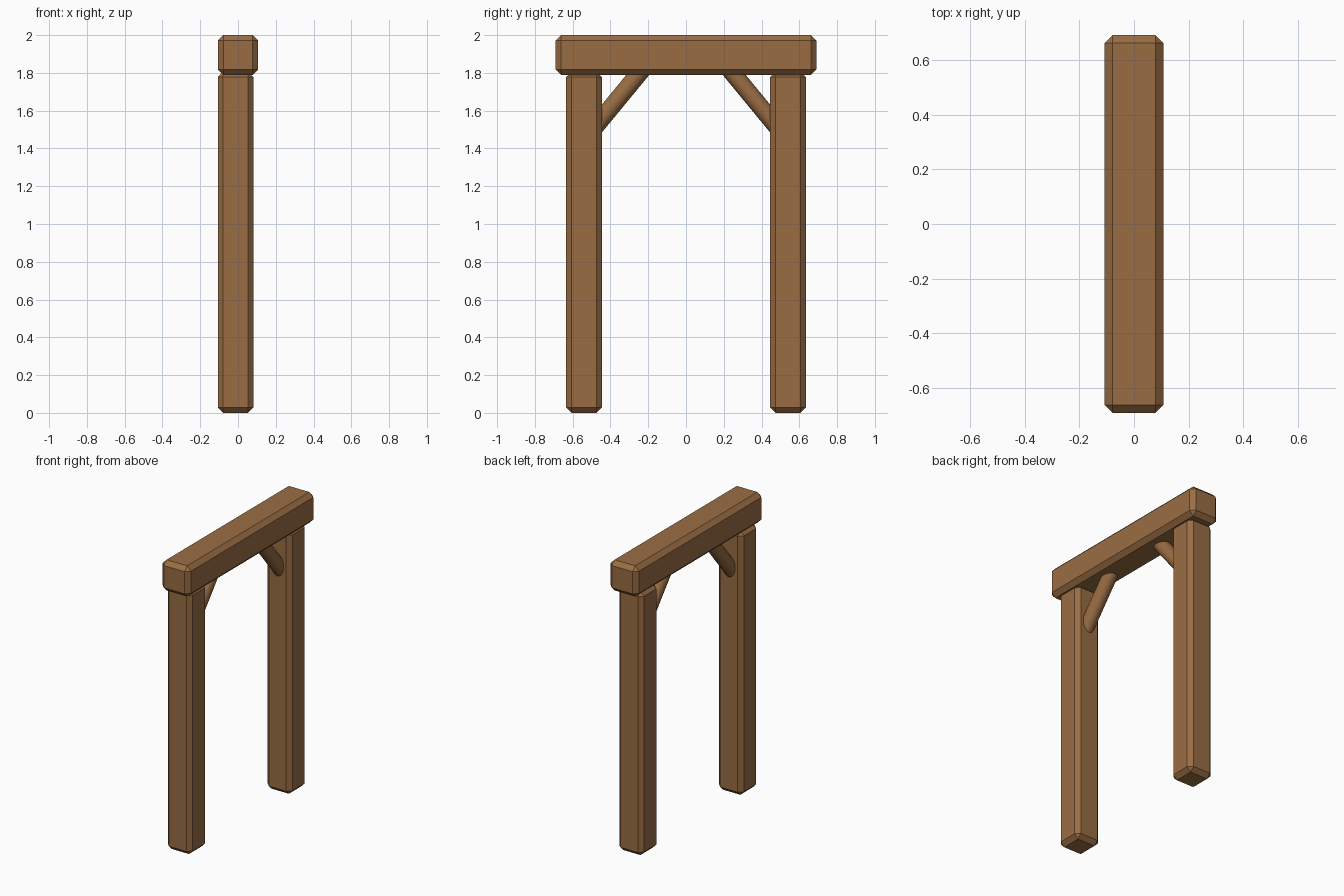
import bpy, bmesh, math
from mathutils import Vector

if "Cube" in bpy.data.objects:
    bpy.data.objects.remove(bpy.data.objects["Cube"])

wood = bpy.data.materials.new("brown wood")
wood.diffuse_color = (0.32, 0.152, 0.057, 1)
wood.use_nodes = True
wood.node_tree.nodes["Principled BSDF"].inputs["Base Color"].default_value = wood.diffuse_color


def add_object(name, bm):
    mesh = bpy.data.meshes.new(name)
    bm.to_mesh(mesh)
    bm.free()
    mesh.materials.append(wood)
    ob = bpy.data.objects.new(name, mesh)
    bpy.context.collection.objects.link(ob)
    return ob


def timber(name, lo, hi, chamfer):
    """Box between two corners with chamfered edges."""
    lo, hi = Vector(lo), Vector(hi)
    bm = bmesh.new()
    bmesh.ops.create_cube(bm, size=1)
    bmesh.ops.scale(bm, vec=hi - lo, verts=bm.verts)
    bmesh.ops.translate(bm, vec=(lo + hi) / 2, verts=bm.verts)
    bmesh.ops.bevel(bm, geom=bm.edges[:], offset=chamfer, segments=1,
                    affect='EDGES')
    return add_object(name, bm)


def pole(name, a, b, radius):
    """Round pole between two points."""
    a, b = Vector(a), Vector(b)
    d = b - a
    bm = bmesh.new()
    bmesh.ops.create_cone(bm, cap_ends=True, segments=24, radius1=radius,
                          radius2=radius, depth=d.length)
    rot = d.to_track_quat('Z', 'Y').to_matrix()
    bmesh.ops.rotate(bm, matrix=rot, verts=bm.verts)
    bmesh.ops.translate(bm, vec=(a + b) / 2, verts=bm.verts)
    for f in bm.faces:
        f.smooth = len(f.verts) == 4
    for e in bm.edges:
        e.smooth = all(len(f.verts) == 4 for f in e.link_faces)
    return add_object(name, bm)


# Top beam
timber("top_beam", (-0.107, -0.69, 1.79), (0.107, 0.69, 2.0), 0.029)

POST_X = -0.013
HALF = 0.094
for side, label in ((-1, "front"), (1, "back")):
    # Upright post, its top set slightly into the beam
    y = side * 0.54
    timber(label + "_post", (POST_X - HALF, y - HALF, 0),
           (POST_X + HALF, y + HALF, 1.807), 0.028)
    # Diagonal round brace, ends buried in post and beam
    pole(label + "_brace", (POST_X, side * 0.51, 1.48),
         (POST_X, side * 0.196, 1.861), 0.047)
